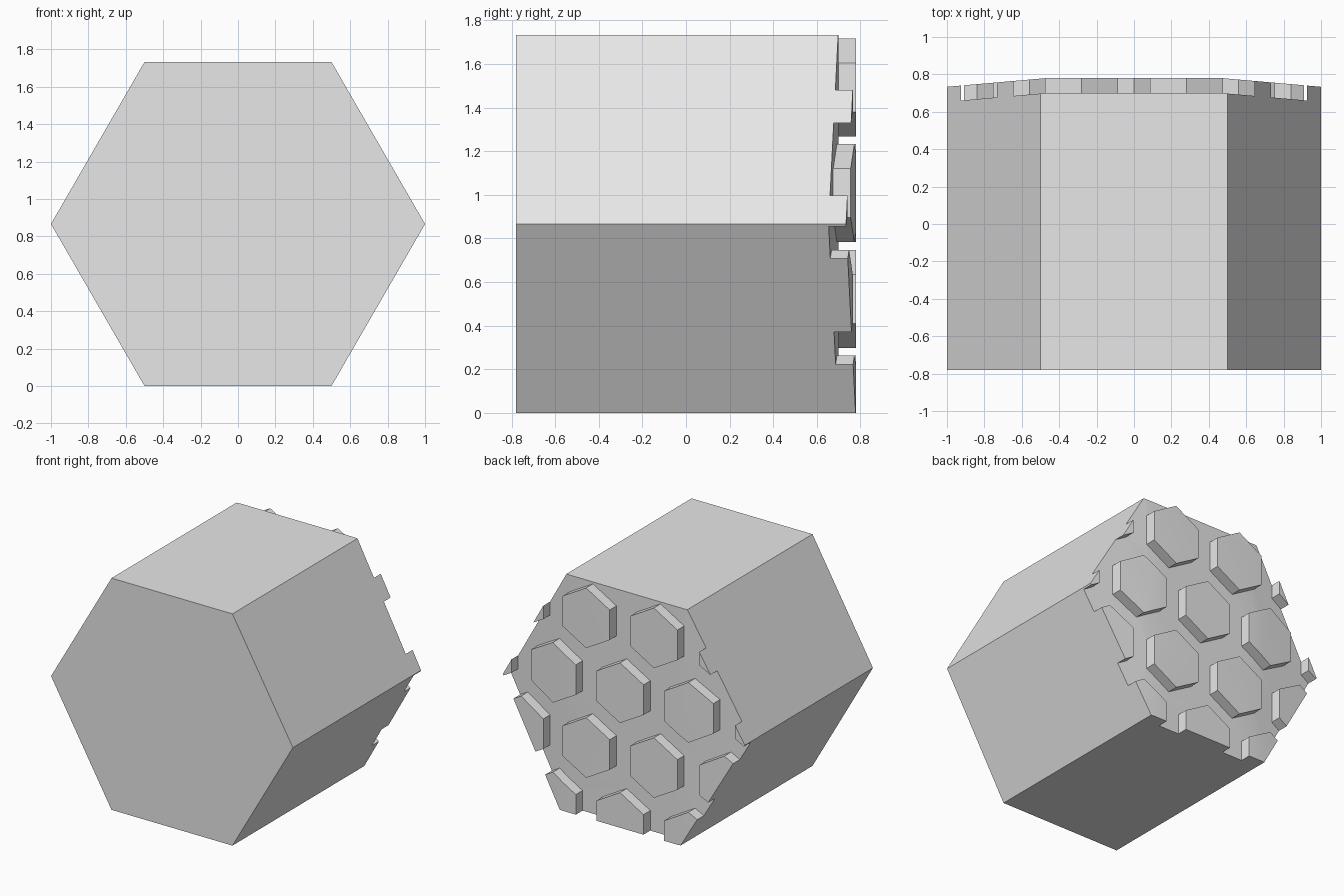
import bpy
import bmesh
from math import cos, sin, tan, radians, sqrt

cube = bpy.data.objects.get("Cube")
if cube:
    bpy.data.objects.remove(cube, do_unlink=True)

MID = sqrt(3) / 2        # height of the prism axis
HALF_LEN = 0.78
BUMP = 0.08              # height of the raised tiles
FACET = 0.47             # half width of the flat middle strip of the curved back
SLOPE = tan(radians(5))  # fall of the outer strips
TILE_R = 0.225
STEP = 0.56              # tile spacing
ROW = STEP * MID

grey = bpy.data.materials.new("light_grey")
grey.use_nodes = True
grey.diffuse_color = (0.8, 0.8, 0.8, 1)
grey.node_tree.nodes["Principled BSDF"].inputs["Base Color"].default_value = (0.8, 0.8, 0.8, 1)


def prism(bm, outline, axis, start, end):
    """Extrude a closed 2D outline along y (outline is x, z) or z (outline is x, y)."""
    def point(p, d):
        return (p[0], d, p[1]) if axis == "y" else (p[0], p[1], d)
    face = bm.faces.new([bm.verts.new(point(p, start)) for p in outline])
    top = bmesh.ops.extrude_face_region(bm, geom=[face])["geom"]
    for v in top:
        if isinstance(v, bmesh.types.BMVert):
            if axis == "y":
                v.co.y = end
            else:
                v.co.z = end


def make_object(name, bm):
    bmesh.ops.recalc_face_normals(bm, faces=bm.faces)
    mesh = bpy.data.meshes.new(name)
    bm.to_mesh(mesh)
    bm.free()
    mesh.materials.append(grey)
    ob = bpy.data.objects.new(name, mesh)
    bpy.context.collection.objects.link(ob)
    return ob


def hexagon(x, z, r, turn):
    return [(x + r * cos(radians(60 * i + turn)), z + r * sin(radians(60 * i + turn)))
            for i in range(6)]


def curved_slab(name, surface, far, width, bottom, top):
    """Block between a three-facet curved surface and a flat plane at y = far."""
    drop = surface - (width - FACET) * SLOPE
    outline = [(-width, far), (-width, drop), (-FACET, surface),
               (FACET, surface), (width, drop), (width, far)]
    bm = bmesh.new()
    prism(bm, outline, "z", bottom, top)
    return make_object(name, bm)


def cut(target, tool, operation):
    """Apply a boolean and remove its tool."""
    tool.hide_render = True
    bpy.ops.object.select_all(action="DESELECT")
    bpy.context.view_layer.objects.active = target
    target.select_set(True)
    mod = target.modifiers.new("cut", "BOOLEAN")
    mod.operation = operation
    mod.solver = "EXACT"
    mod.object = tool
    bpy.ops.object.modifier_apply(modifier=mod.name)
    bpy.data.objects.remove(tool, do_unlink=True)


# Hexagonal body with the gently curved back
bm = bmesh.new()
prism(bm, hexagon(0, MID, 1, 0), "y", -HALF_LEN, 1)
body = make_object("hexagonal_body", bm)
cut(body, curved_slab("back_trim", HALF_LEN, 1.3, 1.4, -0.4, 2.2), "DIFFERENCE")

# Staggered tile pattern, kept out of the recess
bm = bmesh.new()
for row in range(4):
    z = 0.0375 + row * ROW
    shift = 0.5 * (row % 2)
    for col in range(-2, 3):
        x = (col + shift) * STEP
        if abs(x) < 1.2:
            prism(bm, hexagon(x, z, TILE_R, 30), "y", 0.4, 1.5)
tiles = make_object("tile_pattern", bm)
recess = curved_slab("recess_cutter", HALF_LEN - BUMP, 1.2, 1.5, -0.5, 2.3)
cut(recess, tiles, "DIFFERENCE")

# Carve the recess so the tiles stand proud
cut(body, recess, "DIFFERENCE")
bpy.ops.object.shade_smooth_by_angle(angle=radians(30))
